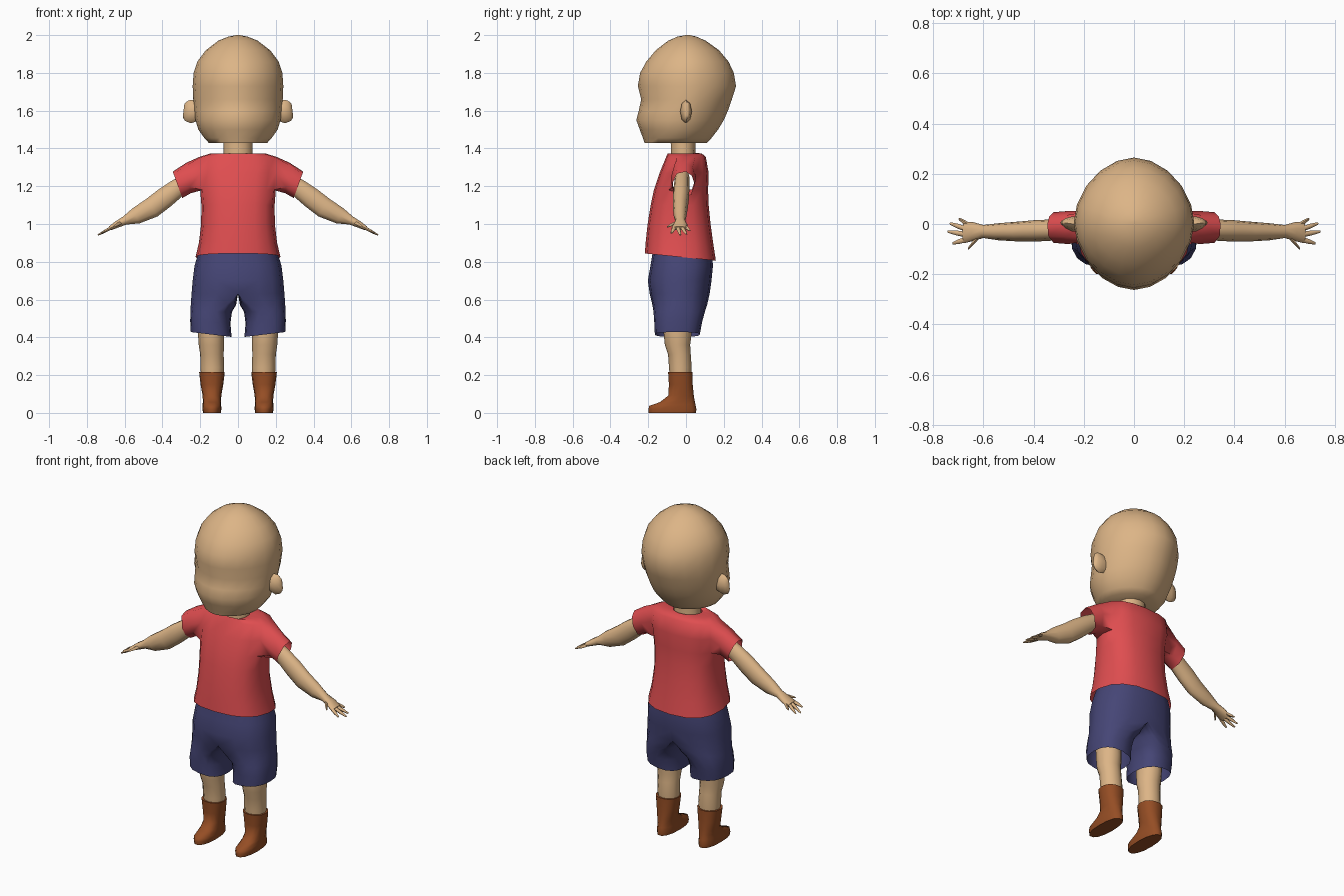
import bpy, bmesh, math
from mathutils import Vector

if "Cube" in bpy.data.objects:
    bpy.data.objects.remove(bpy.data.objects["Cube"])


def material(name, rgb):
    m = bpy.data.materials.new(name)
    m.diffuse_color = (*rgb, 1)
    m.use_nodes = True
    m.node_tree.nodes["Principled BSDF"].inputs["Base Color"].default_value = m.diffuse_color
    return m


SKIN = material("skin tan", (0.72, 0.46, 0.24))
RED = material("shirt red", (0.74, 0.075, 0.08))
NAVY = material("shorts navy", (0.06, 0.06, 0.18))
BROWN = material("boot brown", (0.30, 0.075, 0.018))


def spow(v, e):
    return math.copysign(abs(v) ** e, v)


def ring(z, cx, ro, ri, y0, y1, n=16, p=2.2, tx=0, ty=0):
    """Horizontal superellipse: ro / ri are the outer and inner x radii, tx / ty tilt it."""
    pts = []
    for i in range(n):
        a = 2 * math.pi * i / n
        c, s = spow(math.cos(a), 2 / p), spow(math.sin(a), 2 / p)
        x = cx + c * (ro if c > 0 else ri)
        y = (y0 + y1) / 2 + s * (y1 - y0) / 2
        pts.append(Vector((x, y, z + tx * (x - cx) + ty * (y - (y0 + y1) / 2))))
    return pts


def tube(path, n=8):
    """Sections (x, y, z, y radius, other radius) swept along a path in the xz plane."""
    rings = []
    for k, (x, y, z, ry, rv) in enumerate(path):
        a, b = path[max(k - 1, 0)], path[min(k + 1, len(path) - 1)]
        d = Vector((b[0] - a[0], 0, b[2] - a[2])).normalized()
        v = Vector((-d.z, 0, d.x))
        rings.append([Vector((x, y, z)) + Vector((0, ry, 0)) * math.cos(t) + v * rv * math.sin(t)
                      for t in (2 * math.pi * i / n for i in range(n))])
    return rings


def bridge(bm, a, b):
    for i in range(len(a)):
        j = (i + 1) % len(a)
        bm.faces.new((a[i], a[j], b[j], b[i]))


def loft(bm, rings, start=True, end=True):
    vs = [[bm.verts.new(p) for p in r] for r in rings]
    for a, b in zip(vs, vs[1:]):
        bridge(bm, a, b)
    if start:
        bm.faces.new(vs[0][::-1])
    if end:
        bm.faces.new(vs[-1])


def finish(bm, name, mat, mirror=False, angle=60):
    bmesh.ops.recalc_face_normals(bm, faces=bm.faces[:])
    me = bpy.data.meshes.new(name)
    bm.to_mesh(me)
    bm.free()
    me.materials.append(mat)
    me.shade_smooth()
    me.set_sharp_from_angle(angle=math.radians(angle))
    ob = bpy.data.objects.new(name, me)
    bpy.context.collection.objects.link(ob)
    if mirror:
        ob.modifiers.new("Mirror", 'MIRROR').use_clip = True
    return ob


# Head: z, half width, front y, back y
bm = bmesh.new()
head = [(1.43, .155, -.22, .11), (1.455, .178, -.228, .135), (1.5, .21, -.245, .17),
        (1.55, .225, -.263, .2), (1.6, .232, -.25, .222), (1.66, .237, -.237, .243),
        (1.73, .24, -.255, .265), (1.8, .235, -.243, .253), (1.86, .215, -.21, .225),
        (1.92, .17, -.16, .175), (1.97, .105, -.095, .105), (1.992, .05, -.045, .055), (2, .01, 0, .02)]
loft(bm, [ring(z, 0, w, w, a, b, 20, 1.85) for z, w, a, b in head])
finish(bm, "head", SKIN)

# Ears
bm = bmesh.new()
loft(bm, tube([(.2, 0, 1.595, .025, .045), (.245, 0, 1.595, .031, .062),
               (.272, .003, 1.6, .02, .055), (.288, .005, 1.602, .008, .036)]))
finish(bm, "ear", SKIN, True)

# Neck
bm = bmesh.new()
loft(bm, [ring(z, 0, w, w, -.015 - w * .85, -.015 + w * .85, 12, 2)
          for z, w in ((1.3, .085), (1.38, .076), (1.45, .078))])
finish(bm, "neck", SKIN)

# Shirt body, open at hem and collar
bm = bmesh.new()
loft(bm, [ring(.825, 0, .225, .225, -.218, .158, p=2.5, ty=-.1),
          ring(.9, 0, .207, .207, -.213, .145, p=2.5, ty=-.05),
          ring(1.0, 0, .195, .195, -.203, .13, p=2.5),
          ring(1.1, 0, .194, .194, -.187, .12, p=2.5),
          ring(1.18, 0, .2, .2, -.17, .117, p=2.5),
          ring(1.27, 0, .212, .212, -.14, .12, p=2.5),
          ring(1.355, 0, .205, .205, -.105, .105, p=2.5),
          ring(1.372, 0, .15, .15, -.098, .085, p=2.2),
          ring(1.368, 0, .08, .08, -.092, .06, p=2, ty=.12)], False, False)
# Cut the armholes and bridge them to the sleeve rings
for s in (1, -1):
    hole = [f for f in bm.faces for c in [f.calc_center_median()]
            if s * c.x > .15 and abs(c.y + .012) < .05 and 1.18 < c.z < 1.355]
    bmesh.ops.delete(bm, geom=hole, context='FACES')
    edge = {v for e in bm.edges if e.is_boundary for v in e.verts
            if s * v.co.x > .15 and 1.17 < v.co.z < 1.36}
    ang = lambda v: math.atan2((v.co.z - 1.268) / .088, (v.co.y + .012) / .055)
    prev = sorted(edge, key=ang)
    angles = [ang(v) for v in prev]
    for cx, cz, ry, ux, uz in ((.262, 1.243, .066, .012, .083), (.32, 1.207, .061, .026, .072)):
        new = [bm.verts.new((s * (cx + ux * math.sin(t)), -.014 + ry * math.cos(t),
                             cz + uz * math.sin(t))) for t in angles]
        bridge(bm, prev, new)
        prev = new
finish(bm, "shirt", RED)

# Arms, palms and fingers
bm = bmesh.new()
loft(bm, tube([(.22, -.02, 1.25, .038, .045), (.32, -.024, 1.19, .042, .052),
               (.39, -.027, 1.137, .043, .058), (.455, -.03, 1.087, .04, .058),
               (.54, -.031, 1.043, .034, .046), (.6, -.03, 1.018, .026, .024),
               (.64, -.03, .998, .037, .019), (.678, -.034, .977, .043, .012)], 10))
for bx, by, tx, ty in ((.66, -.004, .697, .02), (.67, -.02, .733, .002), (.67, -.042, .742, -.03),
                       (.67, -.062, .722, -.077), (.615, -.045, .66, -.097)):
    mx, my = bx * .5 + tx * .5, by * .5 + ty * .5
    height = lambda x: 1.018 - (x - .6) * .54
    loft(bm, tube([(bx, by, height(bx), .011, .01), (mx, my, height(mx), .01, .009),
                   (tx, ty, height(tx), .005, .004)], 6))
finish(bm, "arm", SKIN, True)

# Shorts: right half with an open middle above the crotch, mirrored
bm = bmesh.new()
loft(bm, [ring(.415, .142, .108, .108, -.165, .073, p=2.5, tx=.12),
          ring(.48, .14, .113, .1, -.168, .085, p=2.5, tx=.05),
          ring(.535, .115, .137, .083, -.172, .1, p=2.4),
          ring(.572, .06, .19, .05, -.178, .112, p=2.4),
          ring(.63, 0, .246, 0, -.192, .125, p=2.4),
          ring(.7, 0, .24, 0, -.202, .135, p=2.4),
          ring(.78, 0, .23, 0, -.188, .143, p=2.4),
          ring(.86, 0, .205, 0, -.175, .135, p=2.4)], False, False)
inner = [f for f in bm.faces if all(v.co.x < 1e-4 for v in f.verts)]
bmesh.ops.delete(bm, geom=inner, context='FACES')
finish(bm, "shorts", NAVY, True)

# Legs
bm = bmesh.new()
loft(bm, [ring(z, cx, w, w, a, b, 12, 2) for z, cx, w, a, b in
          ((.18, .136, .058, -.085, .025), (.24, .136, .063, -.09, .03), (.31, .138, .062, -.095, .025),
           (.36, .141, .067, -.112, .022), (.42, .143, .069, -.118, .03), (.52, .145, .07, -.12, .03))])
finish(bm, "leg", SKIN, True)

# Boots: sole, toe, ankle, shaft
bm = bmesh.new()
loft(bm, [ring(z, .138, w, w, a, b, 14, 2.3, ty=t) for z, w, a, b, t in
          ((0, .047, -.2, .055, 0), (.02, .05, -.202, .058, 0), (.042, .049, -.197, .052, .04),
           (.066, .048, -.14, .046, .1), (.095, .05, -.095, .042, .05),
           (.15, .06, -.092, .037, 0), (.217, .068, -.096, .036, 0))])
finish(bm, "boot", BROWN, True)
